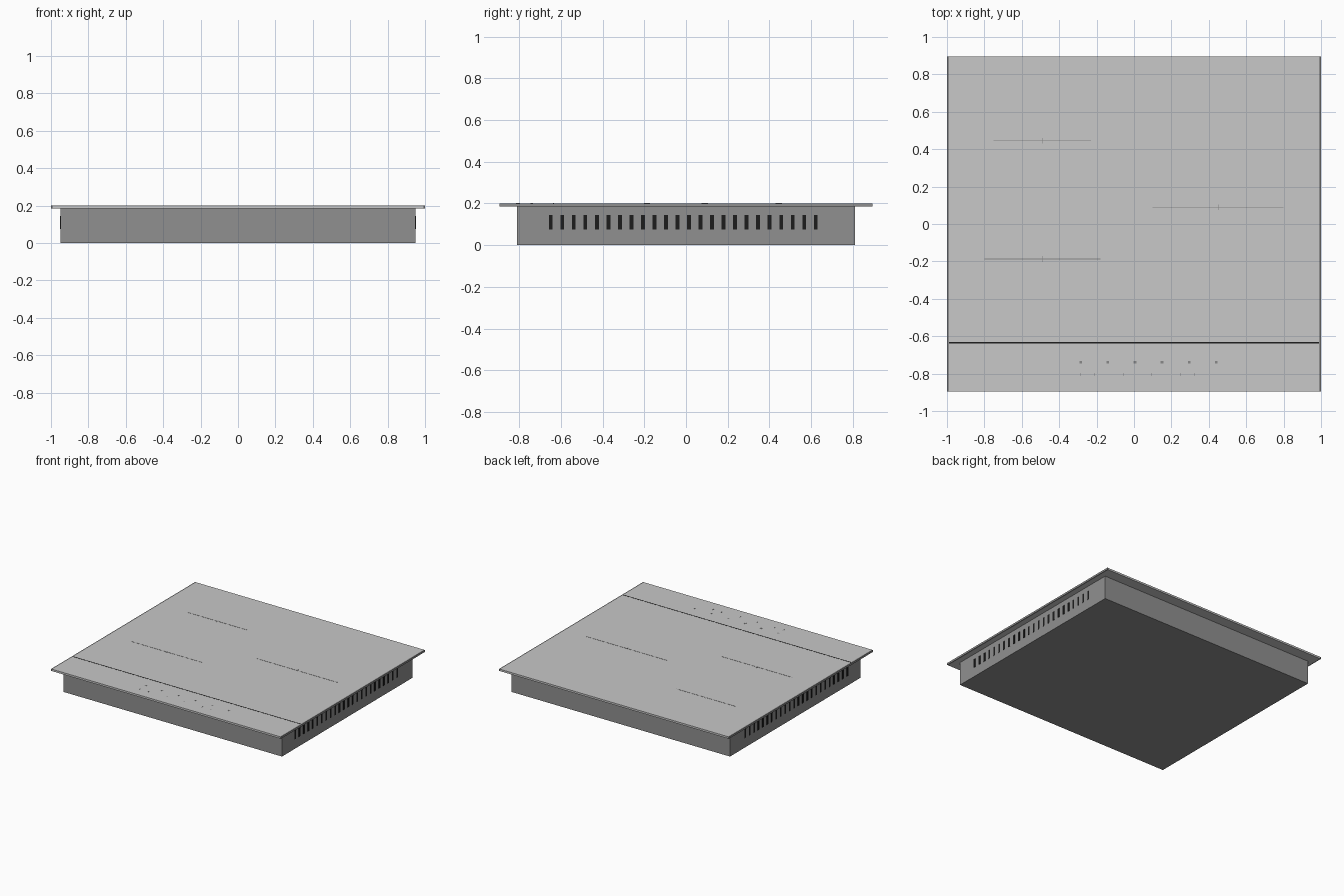
import bpy
import bmesh
from mathutils import Matrix, Vector

old = bpy.data.objects.get("Cube")
if old:
    bpy.data.objects.remove(old, do_unlink=True)


def material(name, value):
    mat = bpy.data.materials.new(name)
    mat.use_nodes = True
    colour = (value, value, value, 1)
    mat.diffuse_color = colour
    mat.node_tree.nodes["Principled BSDF"].inputs["Base Color"].default_value = colour
    return mat


GLASS = material("pale grey glass", 0.58)
METAL = material("mid grey metal", 0.28)
PRINT = material("grey print", 0.25)
BLACK = material("black", 0.012)


def boxes(name, mat, items):
    """One object made of boxes, each given as (centre, size)."""
    bm = bmesh.new()
    for centre, size in items:
        place = Matrix.Translation(centre) @ Matrix.Diagonal(Vector(size).to_4d())
        bmesh.ops.create_cube(bm, size=1, matrix=place)
    mesh = bpy.data.meshes.new(name)
    bm.to_mesh(mesh)
    bm.free()
    mesh.materials.append(mat)
    obj = bpy.data.objects.new(name, mesh)
    bpy.context.collection.objects.link(obj)
    return obj


TOP = 0.2
DEPTH = 1.79
THIN = 0.002
HAIR = 0.004


def mark(x, y, width, depth):
    """Printed plate lying on the glass."""
    return (x, y, TOP), (width, depth, THIN)


# Housing and glass cooktop
boxes("housing", METAL, [((0, 0, 0.093), (1.9, 1.62, 0.186))])
boxes("glass_top", GLASS, [((0, 0, 0.1925), (1.98, DEPTH, 0.015))])

# Metal strips along the two sides of the glass
for side, label in ((1, "left"), (-1, "right")):
    boxes(label + "_edge_trim", METAL,
          [((side * 0.995, 0, 0.1925), (0.01, DEPTH, 0.015))])

# Ventilation slots in both sides of the housing
for side, label in ((1, "left"), (-1, "right")):
    boxes(label + "_vent_slots", BLACK,
          [((side * 0.95, -0.648 + i * 0.0552, 0.11), (0.004, 0.018, 0.07))
           for i in range(24)])

# Dividing line in front of the cooking area
boxes("divider_line", BLACK, [mark(0, -0.635, 1.98, 0.006)])

# Cooking zone crosshairs
zones = [("back_right", -0.49, 0.445, 0.52),
         ("front_right", -0.49, -0.187, 0.62),
         ("left", 0.45, 0.09, 0.7)]
for label, x, y, width in zones:
    boxes(label + "_zone_mark", PRINT,
          [mark(x, y, width, HAIR), mark(x, y, HAIR, 0.03)])

# Touch controls: a row of keys, and a slider scale with ticks
boxes("touch_keys", PRINT,
      [mark(-0.285 + i * 0.145, -0.74, 0.015, 0.013) for i in range(6)])
boxes("slider_ticks", PRINT,
      [mark(x, -0.805, HAIR, 0.018)
       for x in (-0.285, -0.21, -0.055, 0.095, 0.25, 0.325)])
